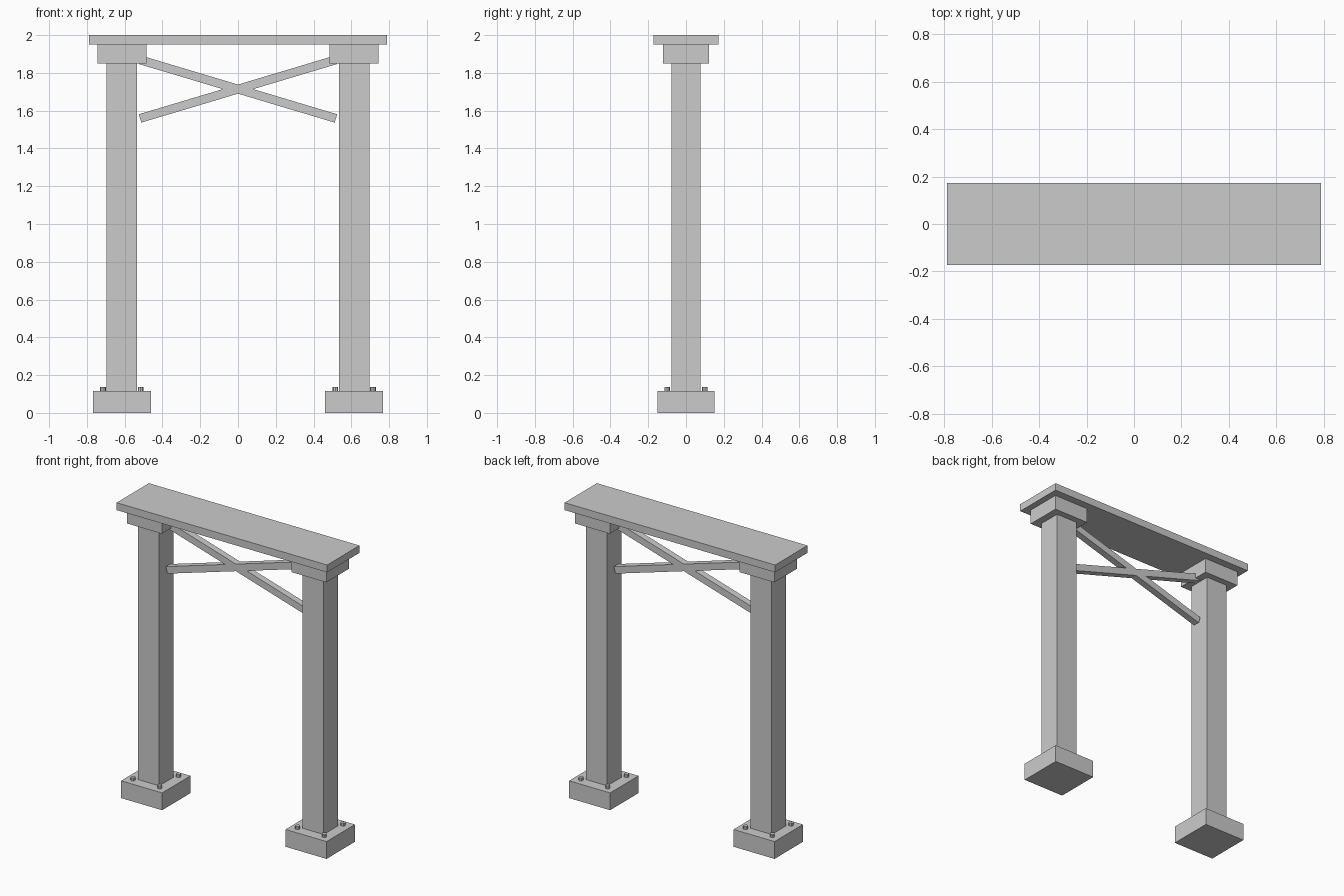
import bpy
import math

if "Cube" in bpy.data.objects:
    bpy.data.objects.remove(bpy.data.objects["Cube"])

def box(name, size, center, tilt=0.0):
    bpy.ops.mesh.primitive_cube_add(size=1, location=center)
    ob = bpy.context.object
    ob.name = name
    ob.scale = size
    ob.rotation_euler = (0, tilt, 0)
    bpy.ops.object.transform_apply(location=False, rotation=True, scale=True)
    return ob

POST_X = 0.615

# Top beam
box("top_beam", (1.575, 0.345, 0.05), (0, 0, 1.975))

for side, s in (("left", -1), ("right", 1)):
    x = s * POST_X
    # Footing, post and capital
    box(side + "_footing", (0.307, 0.303, 0.117), (x, 0, 0.0585))
    box(side + "_post", (0.16, 0.155, 1.735), (x, 0, 0.9835))
    box(side + "_capital", (0.26, 0.241, 0.099), (x, 0, 1.9005))
    # Anchor bolts on the footing corners
    for bx in (-1, 1):
        for by in (-1, 1):
            bpy.ops.mesh.primitive_cylinder_add(
                vertices=8, radius=0.015, depth=0.03,
                location=(x + bx * 0.1, by * 0.1, 0.1225))
            bpy.context.object.name = side + "_anchor_bolt"
    # Crossed brace
    box(side + "_cross_brace", (1.082, 0.045, 0.046), (0, 0, 1.714),
        s * math.atan2(0.155, 0.518))
